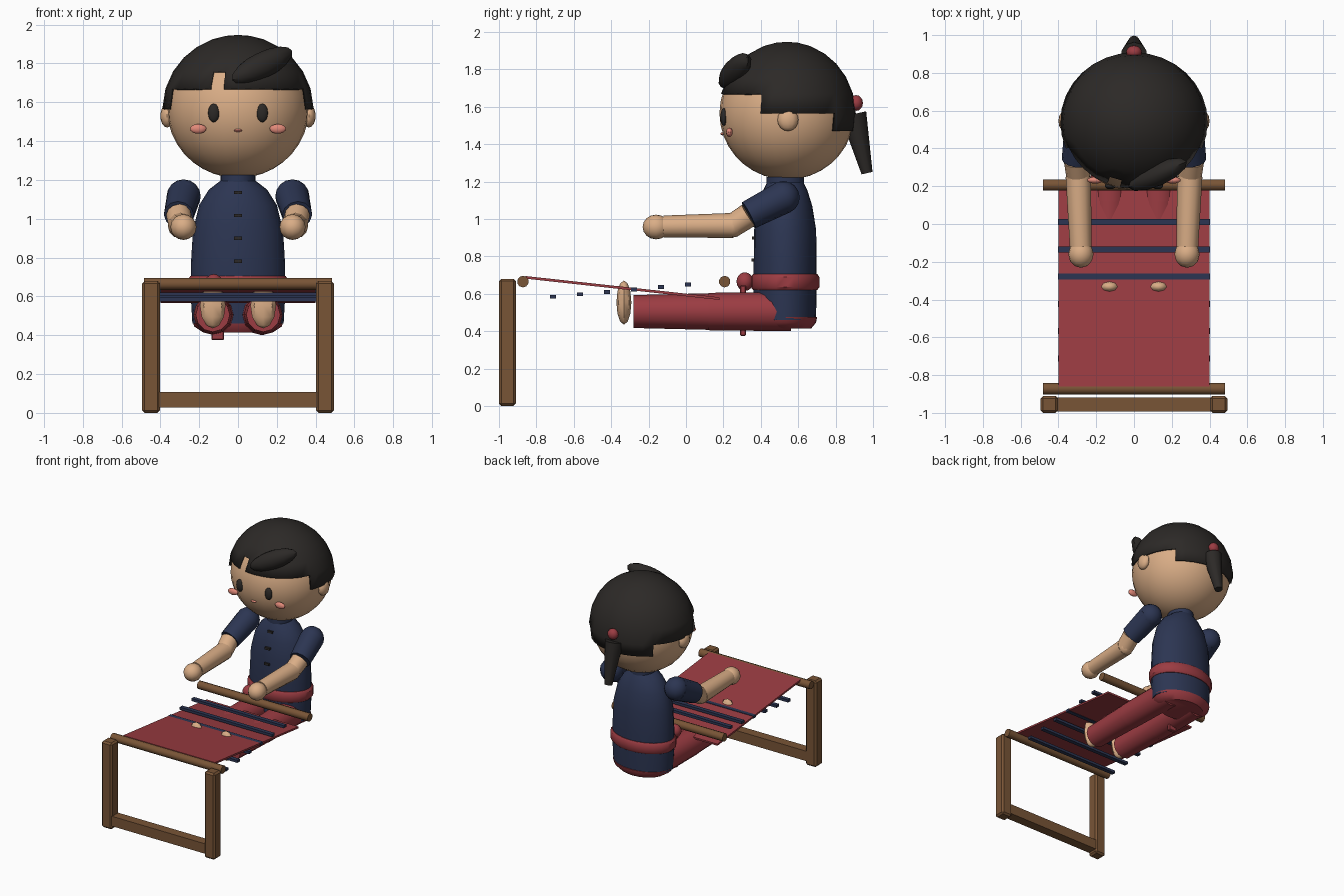
import bpy, bmesh, math
from mathutils import Vector, Matrix

if "Cube" in bpy.data.objects:
    bpy.data.objects.remove(bpy.data.objects["Cube"])


def material(name, rgb):
    m = bpy.data.materials.new(name)
    m.diffuse_color = (*rgb, 1)
    m.use_nodes = True
    m.node_tree.nodes["Principled BSDF"].inputs["Base Color"].default_value = m.diffuse_color
    return m


SKIN = material("skin", (0.70, 0.42, 0.24))
HAIR = material("hair", (0.025, 0.022, 0.02))
NAVY = material("navy_cloth", (0.025, 0.036, 0.085))
RED = material("red_cloth", (0.33, 0.045, 0.055))
WOOD = material("wood", (0.19, 0.09, 0.037))
BLUSH = material("blush", (0.75, 0.25, 0.19))


def finish(name, bm, mat, angle=40):
    bmesh.ops.recalc_face_normals(bm, faces=bm.faces)
    me = bpy.data.meshes.new(name)
    bm.to_mesh(me)
    bm.free()
    me.materials.append(mat)
    ob = bpy.data.objects.new(name, me)
    bpy.context.collection.objects.link(ob)
    if angle:
        bpy.ops.object.select_all(action='DESELECT')
        ob.select_set(True)
        bpy.context.view_layer.objects.active = ob
        bpy.ops.object.shade_smooth_by_angle(angle=math.radians(angle))
    return ob


def ellipsoid(name, c, r, mat, seg=16, rings=10, rot=None):
    bm = bmesh.new()
    m = Matrix.Translation(c) @ (rot or Matrix()) @ Matrix.Diagonal((*r, 1))
    bmesh.ops.create_uvsphere(bm, u_segments=seg, v_segments=rings, radius=1, matrix=m)
    return finish(name, bm, mat)


def limb(name, a, b, r1, r2, mat, seg=12):
    a, b = Vector(a), Vector(b)
    d = b - a
    m = Matrix.Translation((a + b) / 2) @ d.to_track_quat('Z', 'Y').to_matrix().to_4x4()
    bm = bmesh.new()
    bmesh.ops.create_cone(bm, cap_ends=True, segments=seg, radius1=r1, radius2=r2,
                          depth=d.length, matrix=m)
    return finish(name, bm, mat)


def box(name, c, size, mat, bevel=0, tilt=0):
    bm = bmesh.new()
    m = Matrix.Translation(c) @ Matrix.Rotation(tilt, 4, 'X') @ Matrix.Diagonal((*size, 1))
    bmesh.ops.create_cube(bm, size=1, matrix=m)
    if bevel:
        bmesh.ops.bevel(bm, geom=bm.edges[:], offset=bevel, segments=1, affect='EDGES')
    return finish(name, bm, mat, 0)


def lathe(name, y, profile, mat, seg=24):
    # elliptical rings given as (x radius, y radius, z), capped at both ends
    bm = bmesh.new()
    rings = [[bm.verts.new((rx * math.cos(t), y + ry * math.sin(t), z))
              for t in (2 * math.pi * i / seg for i in range(seg))] for rx, ry, z in profile]
    for lo, hi in zip(rings, rings[1:]):
        for i in range(seg):
            j = (i + 1) % seg
            bm.faces.new((lo[i], lo[j], hi[j], hi[i]))
    bm.faces.new(rings[0])
    bm.faces.new(rings[-1])
    return finish(name, bm, mat)


# head and face
ellipsoid("head", (0, 0.54, 1.565), (0.365, 0.361, 0.355), SKIN, 28, 18)
ellipsoid("mouth", (0, 0.195, 1.455), (0.023, 0.012, 0.008), BLUSH, 10, 6)
for s, side in ((-1, "left"), (1, "right")):
    ellipsoid(side + "_eye", (s * 0.125, 0.202, 1.545), (0.03, 0.018, 0.048), HAIR, 14, 8)
    ellipsoid(side + "_cheek", (s * 0.205, 0.232, 1.463), (0.043, 0.018, 0.025), BLUSH, 14, 8)
    ellipsoid(side + "_ear", (s * 0.365, 0.545, 1.53), (0.035, 0.056, 0.06), SKIN, 12, 8)

# hair cap with a stepped hairline
SEG, HC, HR = 32, Vector((0, 0.54, 1.56)), (0.39, 0.368, 0.387)
levels = [1.47, 1.565, 1.67, 1.76, 1.83, 1.885, 1.925, 1.942]


def hairline(az):
    # azimuth measured from the front, in degrees
    if -22.5 < az < -11.25:
        return 1.76
    if abs(az) < 67.5:
        return 1.67
    return 1.565 if abs(az) < 135 else 1.47


bm = bmesh.new()
grid = []
for z in levels:
    k = math.sqrt(1 - ((z - HC.z) / HR[2]) ** 2)
    grid.append([bm.verts.new((HR[0] * k * math.sin(t), HC.y - HR[1] * k * math.cos(t), z))
                 for t in (2 * math.pi * i / SEG for i in range(SEG))])
pole = bm.verts.new((0, HC.y, HC.z + HR[2]))
for i in range(SEG):
    j = (i + 1) % SEG
    az = (360 * (i + 0.5) / SEG + 180) % 360 - 180
    for n in range(len(levels) - 1):
        if levels[n] >= hairline(az) - 0.001:
            bm.faces.new((grid[n][i], grid[n][j], grid[n + 1][j], grid[n + 1][i]))
    bm.faces.new((grid[-1][i], grid[-1][j], pole))
bmesh.ops.delete(bm, geom=[v for v in bm.verts if not v.link_faces], context='VERTS')
cap = finish("hair_cap", bm, HAIR)
sol = cap.modifiers.new("thickness", 'SOLIDIFY')
sol.thickness, sol.offset = 0.015, -1

# swept fringe, hair tie and tail
sweep = Vector((0.29, 0.13, 0.14)).to_track_quat('X', 'Z').to_matrix().to_4x4()
ellipsoid("fringe_lock", (0.125, 0.262, 1.79), (0.185, 0.06, 0.068), HAIR, 12, 8, sweep)
ellipsoid("hair_tie", (0, 0.91, 1.62), (0.042, 0.036, 0.042), RED, 12, 8)
limb("ponytail", (0, 0.895, 1.56), (0, 0.968, 1.245), 0.07, 0.03, HAIR, 10)

# torso, collar, seat and sash
lathe("tunic", 0.53, [(0.235, 0.165, 0.46), (0.243, 0.168, 0.6), (0.243, 0.168, 0.76),
                      (0.232, 0.166, 0.94), (0.2, 0.145, 1.07), (0.15, 0.12, 1.15),
                      (0.085, 0.095, 1.2)], NAVY)
lathe("collar", 0.53, [(0.09, 0.1, 1.18), (0.09, 0.1, 1.225)], NAVY)
lathe("seat_of_trousers", 0.535, [(0.18, 0.135, 0.415), (0.225, 0.16, 0.445),
                                  (0.236, 0.166, 0.475)], RED)
lathe("sash", 0.53, [(0.245, 0.172, 0.62), (0.258, 0.183, 0.635), (0.258, 0.183, 0.69),
                     (0.245, 0.172, 0.705)], RED)
ellipsoid("sash_knot", (-0.125, 0.315, 0.665), (0.048, 0.045, 0.05), RED, 12, 8)
box("sash_end", (-0.105, 0.305, 0.51), (0.065, 0.03, 0.27), RED, 0.005)
for i in range(4):
    z = 1.135 - 0.118 * i
    y = (0.405, 0.371, 0.362, 0.36)[i]
    box("button", (0, y, z), (0.042, 0.02, 0.017), HAIR)

# arms and legs
for s, side in ((-1, "left"), (1, "right")):
    shoulder, cuff = (s * 0.28, 0.52, 1.115), (s * 0.305, 0.335, 1.02)
    elbow, wrist = (s * 0.295, 0.25, 0.965), (s * 0.282, -0.12, 0.96)
    ellipsoid(side + "_shoulder", shoulder, (0.088,) * 3, NAVY, 12, 8)
    limb(side + "_sleeve", shoulder, cuff, 0.088, 0.078, NAVY)
    limb(side + "_upper_arm", cuff, elbow, 0.066, 0.063, SKIN)
    ellipsoid(side + "_elbow", elbow, (0.064,) * 3, SKIN, 12, 8)
    limb(side + "_forearm", elbow, wrist, 0.067, 0.058, SKIN)
    ellipsoid(side + "_hand", (s * 0.281, -0.16, 0.957), (0.067, 0.072, 0.066), SKIN, 12, 8)
    x = s * 0.13
    limb(side + "_thigh", (x * 0.95, 0.56, 0.505), (x, 0.12, 0.505), 0.105, 0.1, RED)
    limb(side + "_shin", (x, 0.13, 0.505), (x, -0.28, 0.505), 0.098, 0.088, RED)
    ellipsoid(side + "_foot", (x, -0.332, 0.553), (0.066, 0.04, 0.118), SKIN, 8, 6)

# loom frame
for s, side in ((-1, "left"), (1, "right")):
    box(side + "_post", (s * 0.448, -0.955, 0.34), (0.092, 0.09, 0.68), WOOD, 0.013)
box("lower_rail", (0, -0.955, 0.068), (0.82, 0.075, 0.078), WOOD)
limb("far_beam", (-0.483, -0.872, 0.665), (0.483, -0.872, 0.665), 0.031, 0.031, WOOD, 10)
limb("near_beam", (-0.483, 0.207, 0.665), (0.483, 0.207, 0.665), 0.031, 0.031, WOOD, 10)

# woven cloth and its bands
box("woven_cloth", (0, -0.34, 0.631), (0.8, 1.046, 0.014), RED, 0, -math.atan2(0.114, 1.04))
for i in range(6):
    box("woven_band", (0, -0.712 + 0.1445 * i, 0.584 + 0.013 * i), (0.806, 0.032, 0.02), NAVY)
